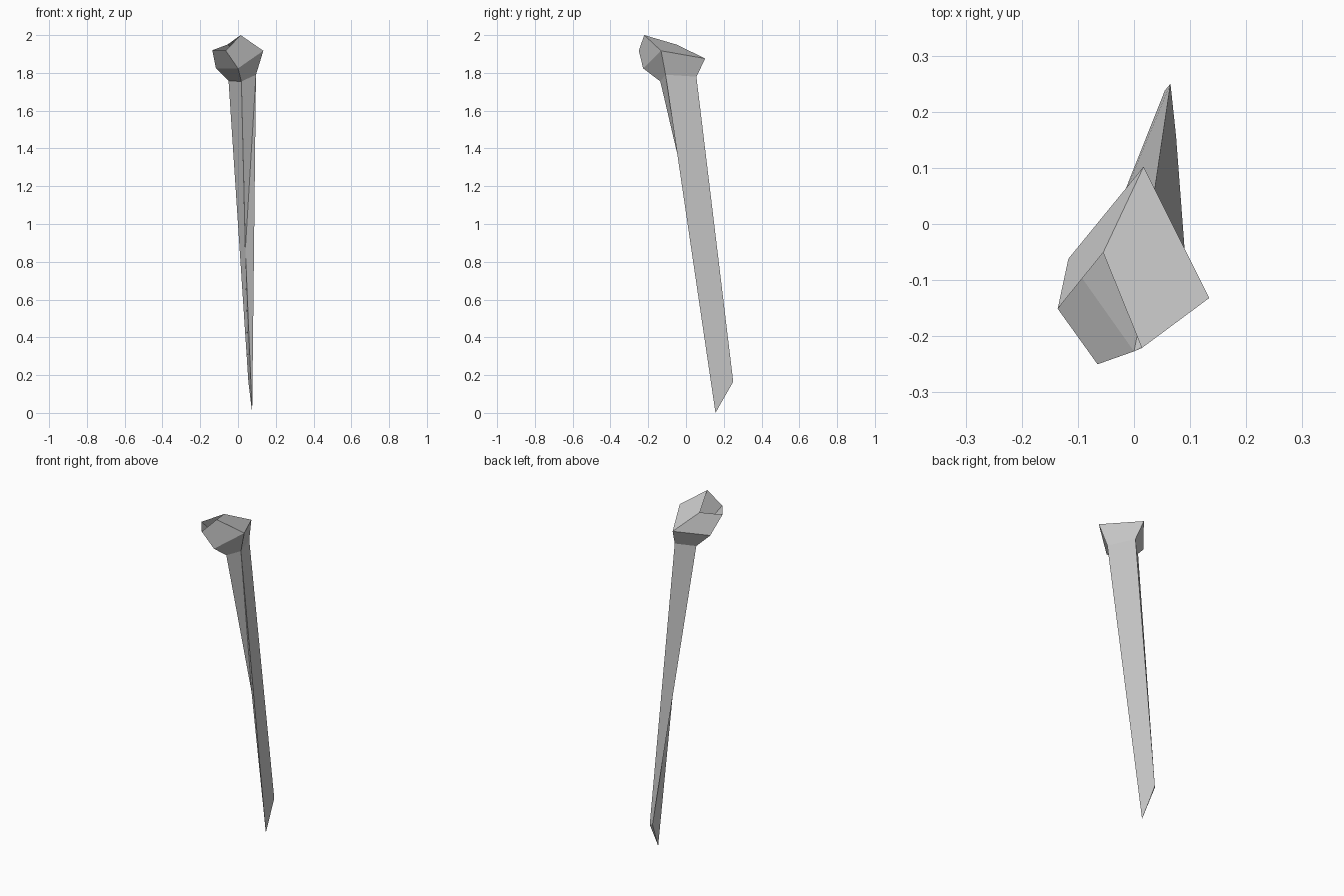
import bpy, bmesh

if "Cube" in bpy.data.objects:
    bpy.data.objects.remove(bpy.data.objects["Cube"])

# Four-sided cross-sections from the open top rim down to the slanted tip
RIM = [(0.014, -0.221, 2.0), (-0.065, -0.25, 1.918), (-0.136, -0.151, 1.92), (-0.055, -0.051, 1.95)]
BELT = [(0.134, -0.132, 1.917), (0.0, -0.227, 1.824), (-0.117, -0.062, 1.824), (0.017, 0.102, 1.876)]
NECK = [(0.095, -0.108, 1.79), (0.018, -0.136, 1.755), (-0.05, -0.026, 1.757), (0.036, 0.055, 1.78)]
TIP = [(0.075, 0.156, 0.0), (0.055, 0.238, 0.163), (0.055, 0.238, 0.163), (0.065, 0.25, 0.165)]
RIDGE = (0.039, 0.072, 0.865)   # where the front ridge fades out


def loft(name, rings, cap_end=False, ridge=None):
    """Bridge successive rings with flat faces; the first end stays open."""
    bm = bmesh.new()
    loops = [[bm.verts.new(p) for p in ring] for ring in rings]
    for a, b in zip(loops, loops[1:]):
        for i in range(4):
            j = (i + 1) % 4
            if ridge and i == 0:
                # front side: wedge under the neck, then the lower blade
                r = bm.verts.new(ridge)
                bm.faces.new((a[0], a[1], r))
                bm.faces.new((a[0], r, b[0]))
                bm.faces.new((r, b[1], b[0]))
            else:
                bm.faces.new((a[i], a[j], b[j], b[i]))
    if cap_end:
        bm.faces.new(loops[-1][::-1])
    bmesh.ops.remove_doubles(bm, verts=bm.verts, dist=0.0005)
    bmesh.ops.recalc_face_normals(bm, faces=bm.faces)
    mesh = bpy.data.meshes.new(name)
    bm.to_mesh(mesh)
    bm.free()
    obj = bpy.data.objects.new(name, mesh)
    bpy.context.collection.objects.link(obj)
    return obj


# Hollow faceted knob with its collar
loft("head", [RIM, BELT, NECK])

# Long leaning shaft tapering to the tip
loft("shaft", [NECK, TIP], cap_end=True, ridge=RIDGE)
